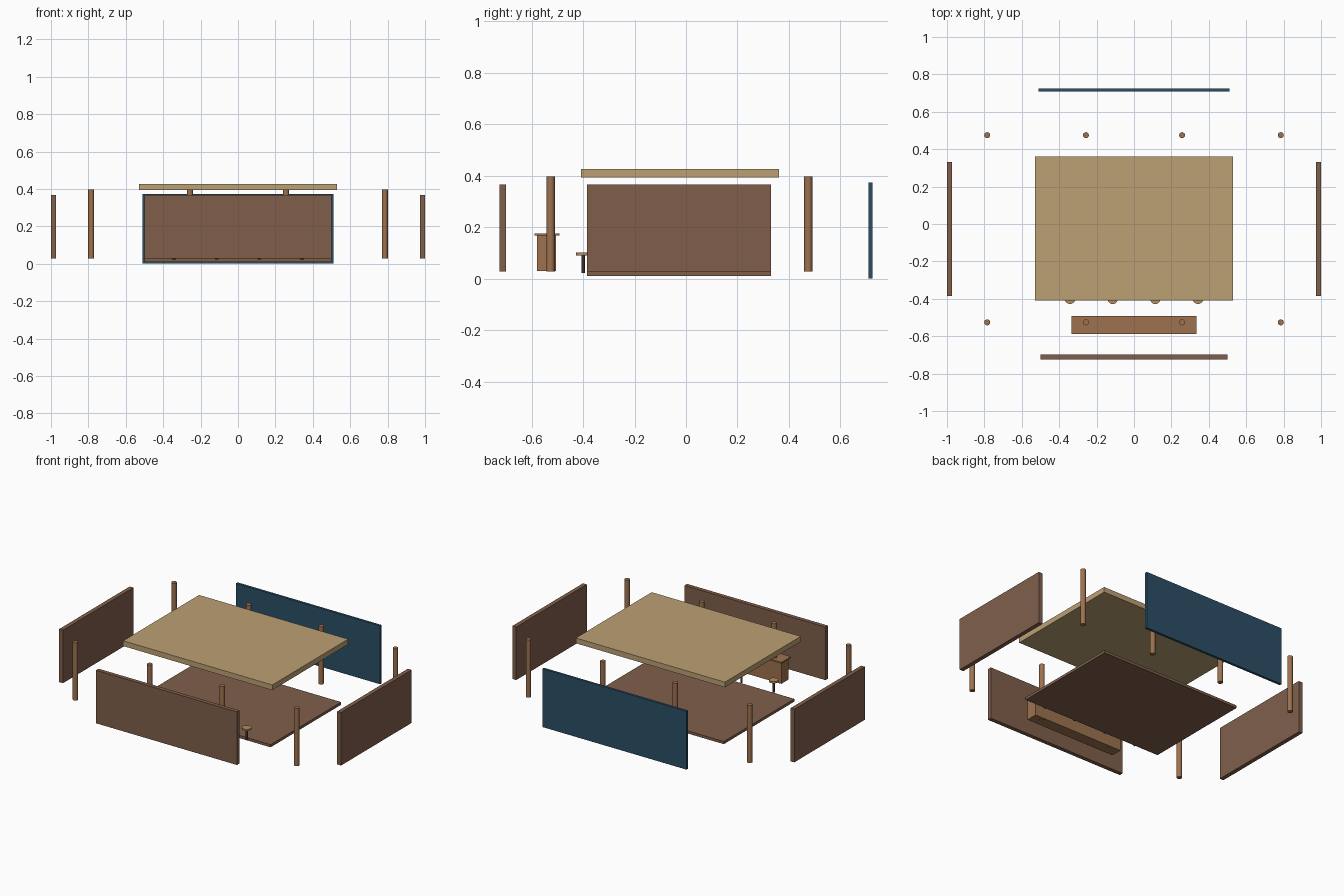
import bpy, bmesh, math
from mathutils import Matrix

if "Cube" in bpy.data.objects:
    bpy.data.objects.remove(bpy.data.objects["Cube"])


def lin(c):
    c /= 255
    return c / 12.92 if c <= 0.04045 else ((c + 0.055) / 1.055) ** 2.4


def mat(name, r, g, b):
    m = bpy.data.materials.new(name)
    m.diffuse_color = (lin(r), lin(g), lin(b), 1)
    m.use_nodes = True
    m.node_tree.nodes["Principled BSDF"].inputs["Base Color"].default_value = m.diffuse_color
    return m


BROWN = mat("brown_wall", 128, 95, 75)
BLUE = mat("deep_blue", 42, 78, 101)
TAN = mat("sand_tan", 188, 160, 116)
WOOD = mat("warm_wood", 158, 114, 79)
SEAT = mat("light_wood", 178, 140, 96)
DARK = mat("dark_metal", 58, 48, 44)


def finish(name, bm, m, smooth=False):
    me = bpy.data.meshes.new(name)
    bm.to_mesh(me)
    bm.free()
    me.materials.append(m)
    ob = bpy.data.objects.new(name, me)
    bpy.context.collection.objects.link(ob)
    if smooth:
        for p in me.polygons:
            p.use_smooth = abs(p.normal.z) < 0.5
        for e in me.edges:
            a, b = (me.vertices[i].co for i in e.vertices)
            e.use_edge_sharp = abs(a.z - b.z) < 1e-5
    return ob


def box(name, x0, x1, y0, y1, z0, z1, m):
    bm = bmesh.new()
    bmesh.ops.create_cube(bm, size=1, matrix=Matrix.Translation(
        ((x0 + x1) / 2, (y0 + y1) / 2, (z0 + z1) / 2))
        @ Matrix.Diagonal((x1 - x0, y1 - y0, z1 - z0, 1)))
    return finish(name, bm, m)


def rod(name, x, y, z0, z1, r, m, n=16):
    bm = bmesh.new()
    bmesh.ops.create_cone(bm, cap_ends=True, segments=n, radius1=r, radius2=r,
                          depth=z1 - z0,
                          matrix=Matrix.Translation((x, y, (z0 + z1) / 2)))
    return finish(name, bm, m, True)


# Roof slab and floor
box("roof_slab", -0.529, 0.529, -0.408, 0.361, 0.393, 0.427, TAN)
box("floor", -0.5, 0.5, -0.384, 0.331, 0.010, 0.027, BROWN)

# Exploded walls: front, back, and mirrored sides
box("front_wall", -0.5, 0.5, -0.725, -0.699, 0.027, 0.367, BROWN)
box("back_wall", -0.511, 0.511, 0.709, 0.725, 0.0, 0.374, BLUE)
box("left_wall", -1.0, -0.973, -0.384, 0.331, 0.027, 0.367, BROWN)
box("right_wall", 0.973, 1.0, -0.384, 0.331, 0.027, 0.367, BROWN)

# Two rows of round columns
for row, y in (("front", -0.526), ("back", 0.475)):
    for i, x in enumerate((-0.785, -0.257, 0.257, 0.785)):
        rod(f"{row}_column_{i + 1}", x, y, 0.027, 0.397, 0.016, WOOD)

# Bar counter
box("counter_body", -0.322, 0.322, -0.579, -0.506, 0.029, 0.167, WOOD)
box("counter_top", -0.334, 0.334, -0.588, -0.492, 0.167, 0.176, WOOD)

# Row of bar stools
for i in range(4):
    x = -0.342 + 0.228 * i
    rod(f"stool_post_{i + 1}", x, -0.4, 0.022, 0.091, 0.007, DARK, 12)
    rod(f"stool_seat_{i + 1}", x, -0.4, 0.091, 0.102, 0.028, SEAT, 20)
